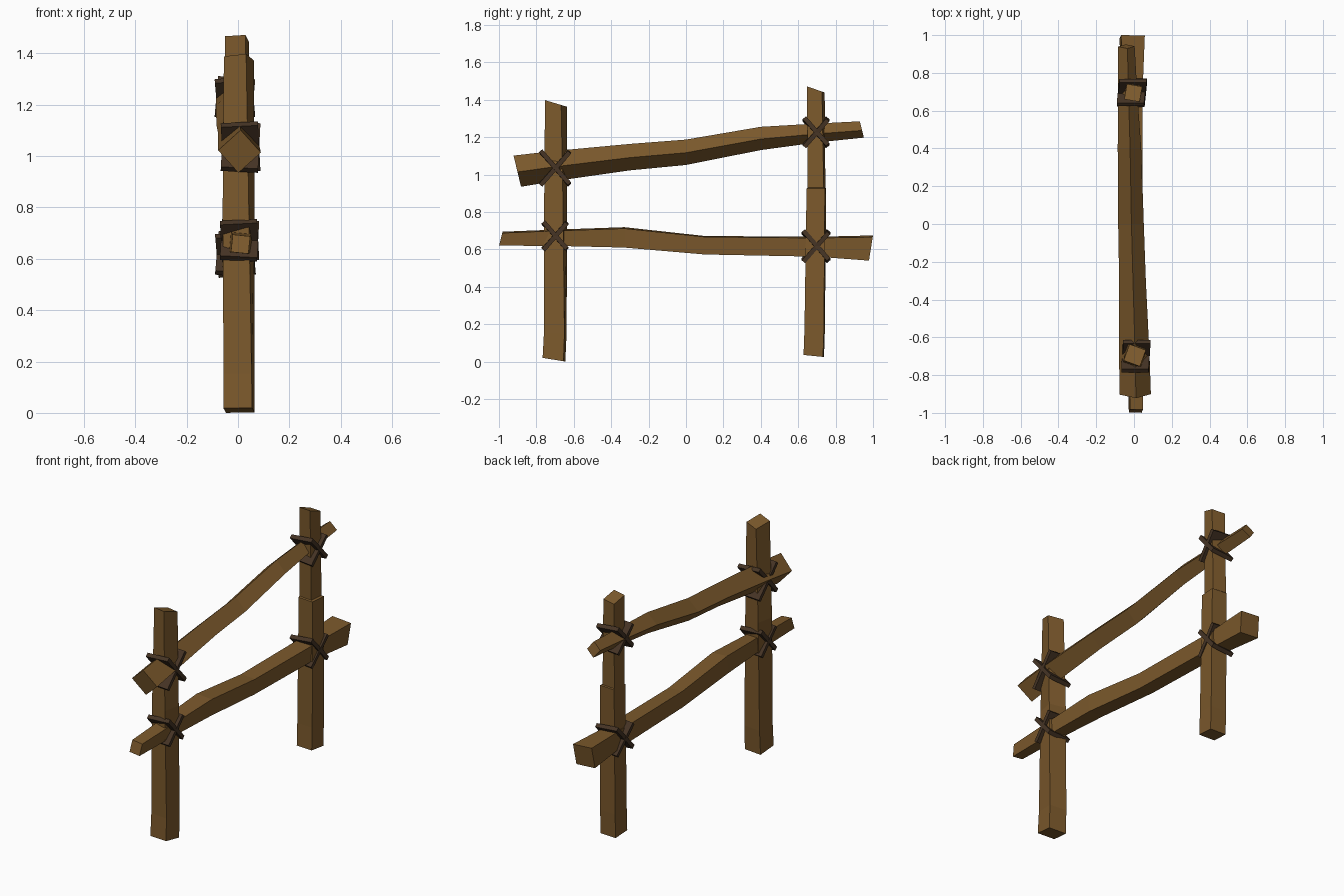
import bpy, bmesh
from math import sin, cos, radians
from mathutils import Matrix, Vector, Euler

if "Cube" in bpy.data.objects:
    bpy.data.objects.remove(bpy.data.objects["Cube"])


def material(name, color):
    m = bpy.data.materials.new(name)
    m.diffuse_color = color
    m.use_nodes = True
    m.node_tree.nodes["Principled BSDF"].inputs["Base Color"].default_value = m.diffuse_color
    return m


wood = material("wood", (0.20, 0.10, 0.025, 1))
rope = material("rope", (0.06, 0.034, 0.018, 1))


def finish(name, bm, mat):
    bmesh.ops.recalc_face_normals(bm, faces=bm.faces)
    mesh = bpy.data.meshes.new(name)
    bm.to_mesh(mesh)
    bm.free()
    mesh.materials.append(mat)
    obj = bpy.data.objects.new(name, mesh)
    bpy.context.collection.objects.link(obj)


def beam(name, rings, upright):
    """Four-sided loft; ring = (x, y, z, half side, roll in degrees, end slant)."""
    bm = bmesh.new()
    loops = []
    for x, y, z, h, roll, slant in rings:
        c, s = cos(radians(roll)), sin(radians(roll))
        loop = []
        for i, j in ((1, 1), (-1, 1), (-1, -1), (1, -1)):
            a, b = h * (i * c - j * s), h * (i * s + j * c)
            off = (a, b, slant * b) if upright else (a, slant * b, b)
            loop.append(bm.verts.new(Vector((x, y, z)) + Vector(off)))
        loops.append(loop)
    for p, q in zip(loops, loops[1:]):
        for k in range(4):
            n = (k + 1) % 4
            bm.faces.new((p[k], p[n], q[n], q[k]))
    bm.faces.new(loops[0])
    bm.faces.new(loops[-1])
    finish(name, bm, wood)


# Posts
beam("front_post", [
    (0.004, -0.706, 0.010, 0.056, -5, -0.16),
    (0.004, -0.699, 0.150, 0.055, -6, -0.05),
    (0.002, -0.697, 0.800, 0.052, -12, 0),
    (0.004, -0.695, 1.380, 0.046, -20, -0.30)], True)
beam("back_post", [
    (0.004, 0.683, 0.030, 0.052, -3, -0.10),
    (0.004, 0.688, 0.170, 0.052, -3, 0),
    (0.002, 0.697, 0.925, 0.049, -4, 0),
    (-0.004, 0.698, 0.930, 0.043, -6, 0),
    (-0.004, 0.694, 1.455, 0.041, -10, -0.35)], True)

# Rails
beam("lower_rail", [
    (0.010, -0.990, 0.657, 0.034, -6, 0.25),
    (0.008, -0.700, 0.662, 0.040, -5, 0),
    (0.002, -0.330, 0.664, 0.051, -4, 0),
    (-0.004, 0.100, 0.622, 0.047, -3, 0),
    (-0.008, 0.700, 0.614, 0.050, -4, 0),
    (-0.010, 0.989, 0.607, 0.063, -4, 0.16)], False)
beam("upper_rail", [
    (0.006, -0.902, 1.018, 0.059, 42, -0.24),
    (0.002, -0.700, 1.046, 0.057, 42, 0),
    (-0.008, -0.300, 1.093, 0.050, 43, 0),
    (-0.016, 0.000, 1.119, 0.048, 43, 0),
    (-0.024, 0.400, 1.193, 0.044, 42, 0),
    (-0.034, 0.700, 1.222, 0.036, 40, 0),
    (-0.040, 0.940, 1.241, 0.031, 38, -0.25)], False)

# Crossed lashings: two tilted flat bands at every joint
joints = {
    "front_upper": (0.010, -0.700, 1.035, 0.235, 3),
    "front_lower": (0.006, -0.700, 0.672, 0.190, 3),
    "back_upper": (-0.012, 0.695, 1.226, 0.190, 5),
    "back_lower": (-0.010, 0.695, 0.617, 0.205, 5),
}
for name, (x, y, z, length, skew) in joints.items():
    for label, side in (("a", 1), ("b", -1)):
        bm = bmesh.new()
        bmesh.ops.create_cube(bm, size=1)
        rot = Euler((radians(49 * side), radians(skew * side), 0)).to_matrix().to_4x4()
        bm.transform(Matrix.Translation((x, y, z)) @ rot
                     @ Matrix.Diagonal((0.145, length, 0.024, 1)))
        finish(f"{name}_lashing_{label}", bm, rope)
